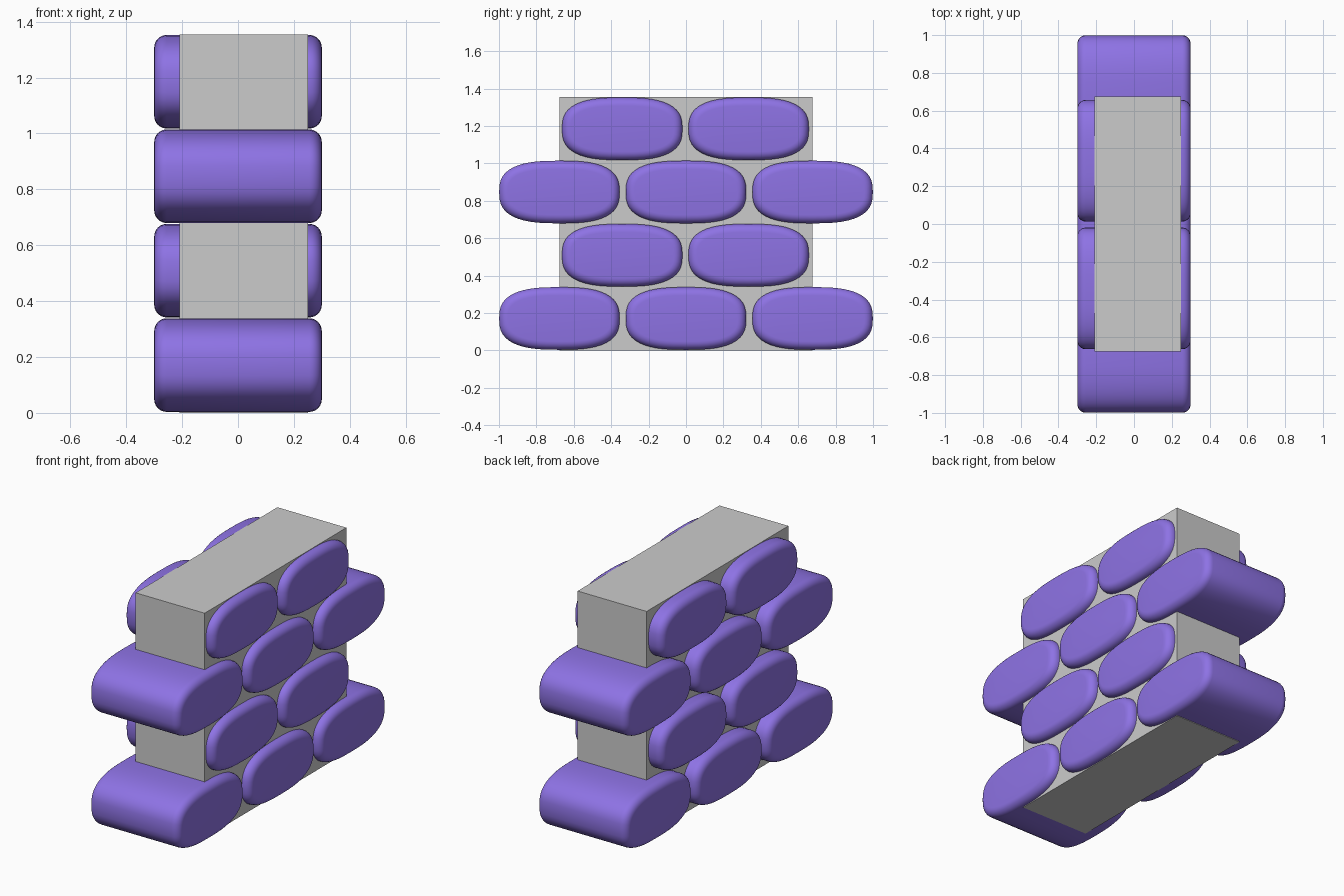
import bpy, bmesh, math

if "Cube" in bpy.data.objects:
    bpy.data.objects.remove(bpy.data.objects["Cube"])


def material(name, color):
    m = bpy.data.materials.new(name)
    m.diffuse_color = (*color, 1)
    m.use_nodes = True
    m.node_tree.nodes["Principled BSDF"].inputs["Base Color"].default_value = m.diffuse_color
    return m


purple = material("purple cloth", (0.27, 0.17, 0.78))
grey = material("grey core", (0.6, 0.6, 0.6))


def add_object(name, bm, mat):
    bmesh.ops.recalc_face_normals(bm, faces=bm.faces)
    me = bpy.data.meshes.new(name)
    bm.to_mesh(me)
    bm.free()
    me.materials.append(mat)
    ob = bpy.data.objects.new(name, me)
    bpy.context.collection.objects.link(ob)
    return ob


# Bag: rounded oval section lofted along x, with rounded ends
HALF_X, HALF_Y, HALF_Z, ROUND = 0.30, 0.322, 0.1675, 0.045
SIDES, EXP = 48, 2.75


def oval(x, inset):
    pts = []
    for i in range(SIDES):
        t = 2 * math.pi * i / SIDES
        c, s = math.cos(t), math.sin(t)
        y = math.copysign(abs(c) ** (2 / EXP), c) * (HALF_Y - inset)
        z = math.copysign(abs(s) ** (2 / EXP), s) * (HALF_Z - inset)
        pts.append((x, y, z))
    return pts


def bag(name, y, z):
    half = []
    for k in range(7):
        a = math.pi / 2 * k / 6
        half.append((HALF_X - ROUND * (1 - math.sin(a)), ROUND * (1 - math.cos(a))))
    stations = [(-x, d) for x, d in reversed(half)] + half
    bm = bmesh.new()
    rings = [[bm.verts.new(p) for p in oval(x, d)] for x, d in stations]
    for r, q in zip(rings, rings[1:]):
        for i in range(SIDES):
            j = (i + 1) % SIDES
            bm.faces.new((r[i], r[j], q[j], q[i]))
    bm.faces.new(rings[0])
    bm.faces.new(rings[-1])
    for f in bm.faces:
        f.smooth = True
    ob = add_object(name, bm, purple)
    ob.location = (0, y, z)


# Four courses, alternating three and two bags
for row in range(4):
    centres = (-0.677, 0, 0.677) if row % 2 == 0 else (-0.341, 0.335)
    for n, y in enumerate(centres):
        bag(f"bag_row{row + 1}_{n + 1}", y, 0.171 + 0.338 * row)

# Solid core block behind the bags
bm = bmesh.new()
bmesh.ops.create_cube(bm, size=1)
bmesh.ops.scale(bm, vec=(0.46, 1.35, 1.355), verts=bm.verts)
core = add_object("core_block", bm, grey)
core.location = (0.02, 0, 0.6775)
